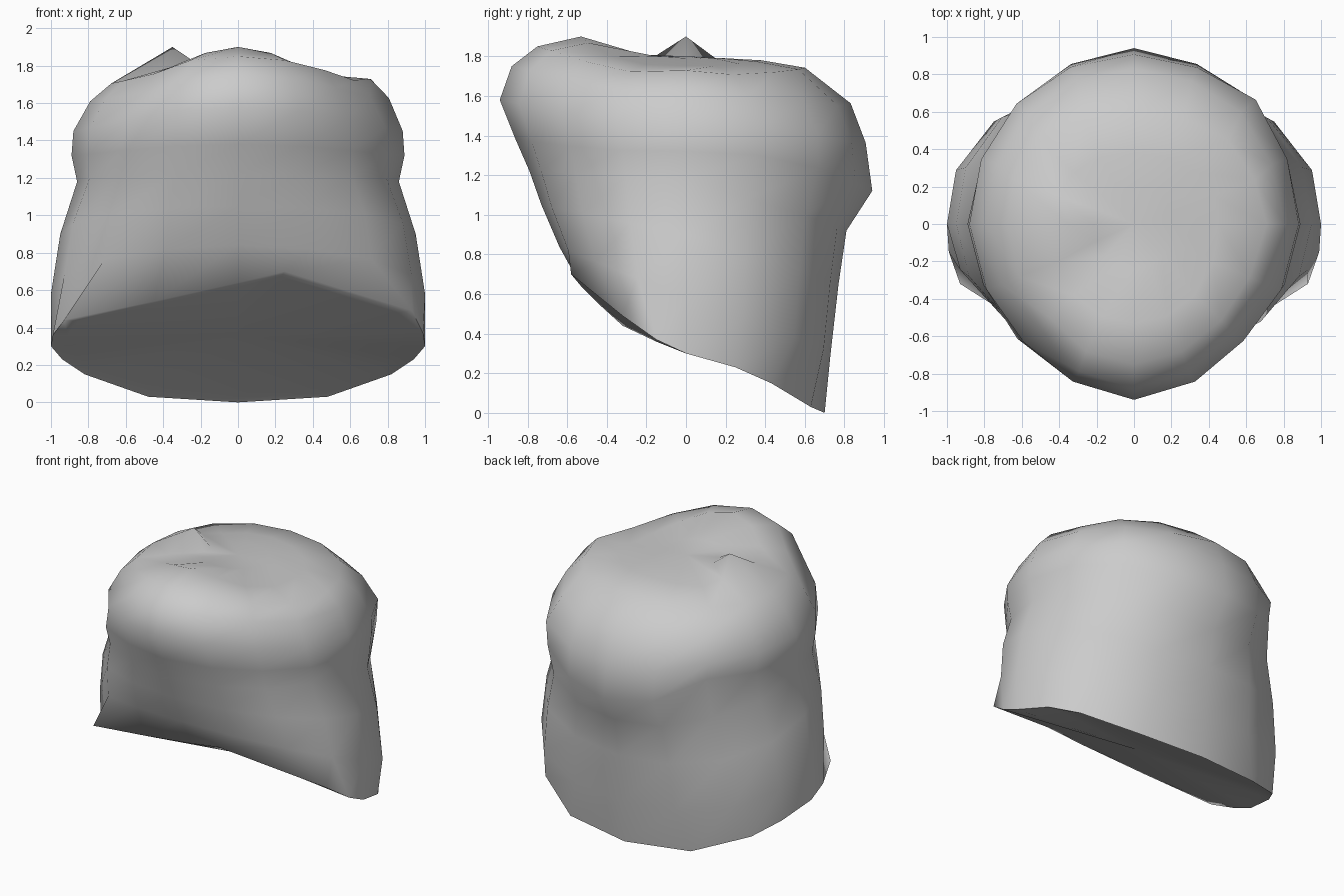
import bpy, bmesh, math
from mathutils import Vector

if "Cube" in bpy.data.objects:
    bpy.data.objects.remove(bpy.data.objects["Cube"])

SEG = 16
# Slanted lower rim, counter-clockwise from the right side
rim = [
    (1.0, 0, .30), (.94, .25, .23), (.82, .43, .15), (.48, .63, .03),
    (0, .70, 0), (-.48, .63, .03), (-.82, .43, .15), (-.94, .25, .23),
    (-1.0, 0, .30), (-.99, -.15, .36), (-.93, -.32, .44), (-.45, -.43, .54),
    (0, -.53, .64), (.25, -.58, .70), (.93, -.32, .49), (.99, -.15, .37),
]
# Tilted rings: height front / side / back, radius front / side / back,
# corner bulge front / back, tilt power
rings = [
    (0.84, 0.58, 0.30, 0.64, 1.00, 0.73, 0.01, 0.06, 1),
    (1.05, 0.90, 0.65, 0.73, 0.95, 0.77, 0.01, 0.05, 1),
    (1.22, 1.18, 0.92, 0.79, 0.86, 0.81, 0.00, 0.04, 1),
    (1.38, 1.32, 1.12, 0.86, 0.89, 0.94, -0.04, -0.03, 2.5),
    (1.58, 1.45, 1.35, 0.94, 0.88, 0.90, -0.06, 0.01, 2),
    (1.75, 1.61, 1.54, 0.88, 0.79, 0.82, -0.06, 0.02, 2),
    (1.85, 1.70, 1.74, 0.75, 0.68, 0.60, -0.03, 0.05, 2),
    (1.90, 1.75, 1.78, 0.53, 0.45, 0.38, 0.02, 0.03, 3),
    (1.81, 1.79, 1.79, 0.24, 0.22, 0.20, 0.00, 0.00, 1),
]
# Surface lumps and dents: centre, width, push
lumps = [
    ((-0.45, 0.0, 1.75), 0.13, (0.10, 0, 0.15)),
    ((-0.6, -0.6, 1.35), 0.18, (-0.02, -0.03, 0)),
    ((-0.55, -0.5, 1.68), 0.15, (0.03, 0.03, -0.04)),
    ((0.65, 0.6, 1.3), 0.2, (0.03, 0.03, 0)),
    ((-0.6, 0.6, 1.2), 0.2, (0, 0, 0.08)),
    ((-0.1, 0.75, 1.45), 0.2, (0, 0.02, 0.04)),
    ((0.7, 0.0, 1.68), 0.15, (0.03, 0, 0.03)),
]


def ring_point(ring, i):
    zf, zs, zb, rf, rs, rb, kf, kb, power = ring
    a = 2 * math.pi * i / SEG
    s, c = math.sin(a), math.cos(a)
    z_end, r_end, k = (zb, rb, kb) if s > 0 else (zf, rf, kf)
    bulge = 1 + k * math.sin(2 * a) ** 2
    p = Vector((rs * c * bulge, r_end * s * bulge, zs + (z_end - zs) * abs(s) ** power))
    moved = p.copy()
    for centre, width, push in lumps:
        d = (p - Vector(centre)).length / width
        moved += Vector(push) * math.exp(-d * d)
    return moved


bm = bmesh.new()
loops = [[bm.verts.new(p) for p in rim]]
loops += [[bm.verts.new(ring_point(r, i)) for i in range(SEG)] for r in rings]

# Narrow bevel inside the rim
base_centre = Vector((0, 0.02, 0.36))
bevel = []
for p in rim:
    q = Vector(p).lerp(base_centre, 0.08)
    q.z += 0.03 * max(p[1], 0)
    bevel.append(bm.verts.new(q))
loops.insert(0, bevel)

# Outer wall
for low, high in zip(loops, loops[1:]):
    for i in range(SEG):
        j = (i + 1) % SEG
        bm.faces.new((low[i], low[j], high[j], high[i]))

# Underside and crown
for loop, centre in ((loops[0], base_centre), (loops[-1], (0, 0, 1.8))):
    hub = bm.verts.new(centre)
    for i in range(SEG):
        bm.faces.new((loop[i], loop[(i + 1) % SEG], hub))

bmesh.ops.recalc_face_normals(bm, faces=bm.faces[:])
mesh = bpy.data.meshes.new("boulder")
bm.to_mesh(mesh)
bm.free()

grey = bpy.data.materials.new("light grey")
grey.diffuse_color = (0.6, 0.6, 0.6, 1)
grey.use_nodes = True
grey.node_tree.nodes["Principled BSDF"].inputs["Base Color"].default_value = grey.diffuse_color
mesh.materials.append(grey)

boulder = bpy.data.objects.new("boulder", mesh)
bpy.context.collection.objects.link(boulder)
bpy.context.view_layer.objects.active = boulder
boulder.select_set(True)
bpy.ops.object.shade_smooth_by_angle(angle=math.radians(75))
